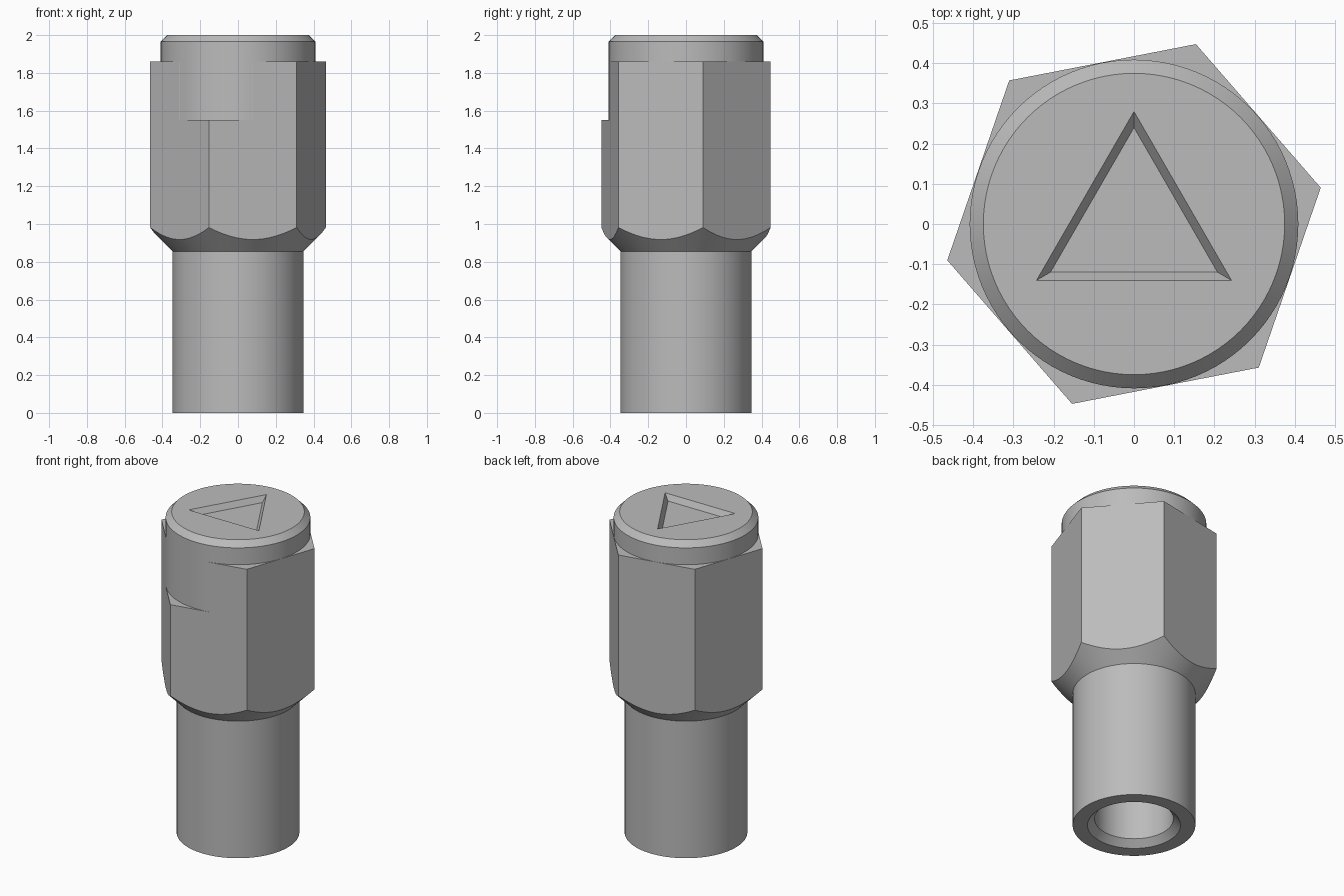
import bpy, bmesh
from math import radians, cos, sin, pi
from mathutils import Vector, Matrix

cube = bpy.data.objects.get("Cube")
if cube:
    bpy.data.objects.remove(cube, do_unlink=True)

# Single metal colour
metal = bpy.data.materials.new("grey_metal")
metal.use_nodes = True
metal.diffuse_color = (0.5, 0.5, 0.5, 1)
metal.node_tree.nodes["Principled BSDF"].inputs["Base Color"].default_value = (0.5, 0.5, 0.5, 1)


def finish(name, bm):
    bmesh.ops.recalc_face_normals(bm, faces=bm.faces)
    mesh = bpy.data.meshes.new(name)
    bm.to_mesh(mesh)
    bm.free()
    obj = bpy.data.objects.new(name, mesh)
    bpy.context.collection.objects.link(obj)
    mesh.materials.append(metal)
    return obj


def lathe(name, profile):
    """Revolve (radius, height) points around the z axis."""
    bm = bmesh.new()
    verts = [bm.verts.new((r, 0, z)) for r, z in profile]
    edges = [bm.edges.new(pair) for pair in zip(verts, verts[1:])]
    bmesh.ops.spin(bm, geom=verts + edges, axis=(0, 0, 1), cent=(0, 0, 0),
                   angle=2 * pi, steps=96)
    bmesh.ops.remove_doubles(bm, verts=bm.verts, dist=1e-5)
    bmesh.ops.dissolve_limit(bm, angle_limit=radians(0.5), verts=bm.verts, edges=bm.edges)
    return finish(name, bm)


def loft(name, lower, upper, z0, z1):
    """Close a solid between two matching outlines."""
    bm = bmesh.new()
    a = [bm.verts.new((x, y, z0)) for x, y in lower]
    b = [bm.verts.new((x, y, z1)) for x, y in upper]
    bm.faces.new(a)
    bm.faces.new(b)
    n = len(a)
    for i in range(n):
        j = (i + 1) % n
        bm.faces.new((a[i], a[j], b[j], b[i]))
    return finish(name, bm)


def polar(radius, degrees):
    return radius * cos(radians(degrees)), radius * sin(radians(degrees))


def ngon(radius, sides, start):
    return [polar(radius, start + 360 * i / sides) for i in range(sides)]


def activate(obj):
    bpy.ops.object.select_all(action='DESELECT')
    obj.select_set(True)
    bpy.context.view_layer.objects.active = obj


def carve(obj, cutter, operation):
    cutter.hide_render = True
    mod = obj.modifiers.new("carve", 'BOOLEAN')
    mod.operation = operation
    mod.solver = 'EXACT'
    mod.object = cutter
    activate(obj)
    bpy.ops.object.modifier_apply(modifier=mod.name)
    bpy.data.objects.remove(cutter, do_unlink=True)


# Round core: bored shank below, chamfered cap above
SHANK, CAP = 0.347, 0.409
core = lathe("shank_and_cap", [
    (0, 1.2), (0.223, 1.2), (0.223, 0.04), (0.263, 0), (SHANK, 0),
    (SHANK, 1.0), (CAP, 1.0), (CAP, 1.965), (0.375, 2), (0, 2)])

# Tapered triangular recess in the cap
recess = loft("recess_cutter", ngon(0.24, 3, 90), ngon(0.32, 3, 90), 1.965, 2.035)
carve(core, recess, 'DIFFERENCE')

# Hexagonal nut with a conical underside
TURN, APOTHEM = 11, 0.41
outline = ngon(APOTHEM / cos(pi / 6), 6, TURN)
nut = loft("hex_nut", outline, outline, 0.8, 1.86)
cone = lathe("cone_cutter", [(0, 0.855), (SHANK, 0.855), (SHANK + 1.145, 2), (0, 2)])
carve(nut, cone, 'INTERSECT')

# One front corner is notched back to the round core
left, right = TURN + 210, TURN + 270
notch = [polar(APOTHEM, left), polar(1, left), polar(1, right), polar(APOTHEM, right)]
carve(nut, loft("notch_cutter", notch, notch, 1.55, 2.1), 'DIFFERENCE')

for obj in (core, nut):
    activate(obj)
    bpy.ops.object.shade_smooth_by_angle(angle=radians(30))
